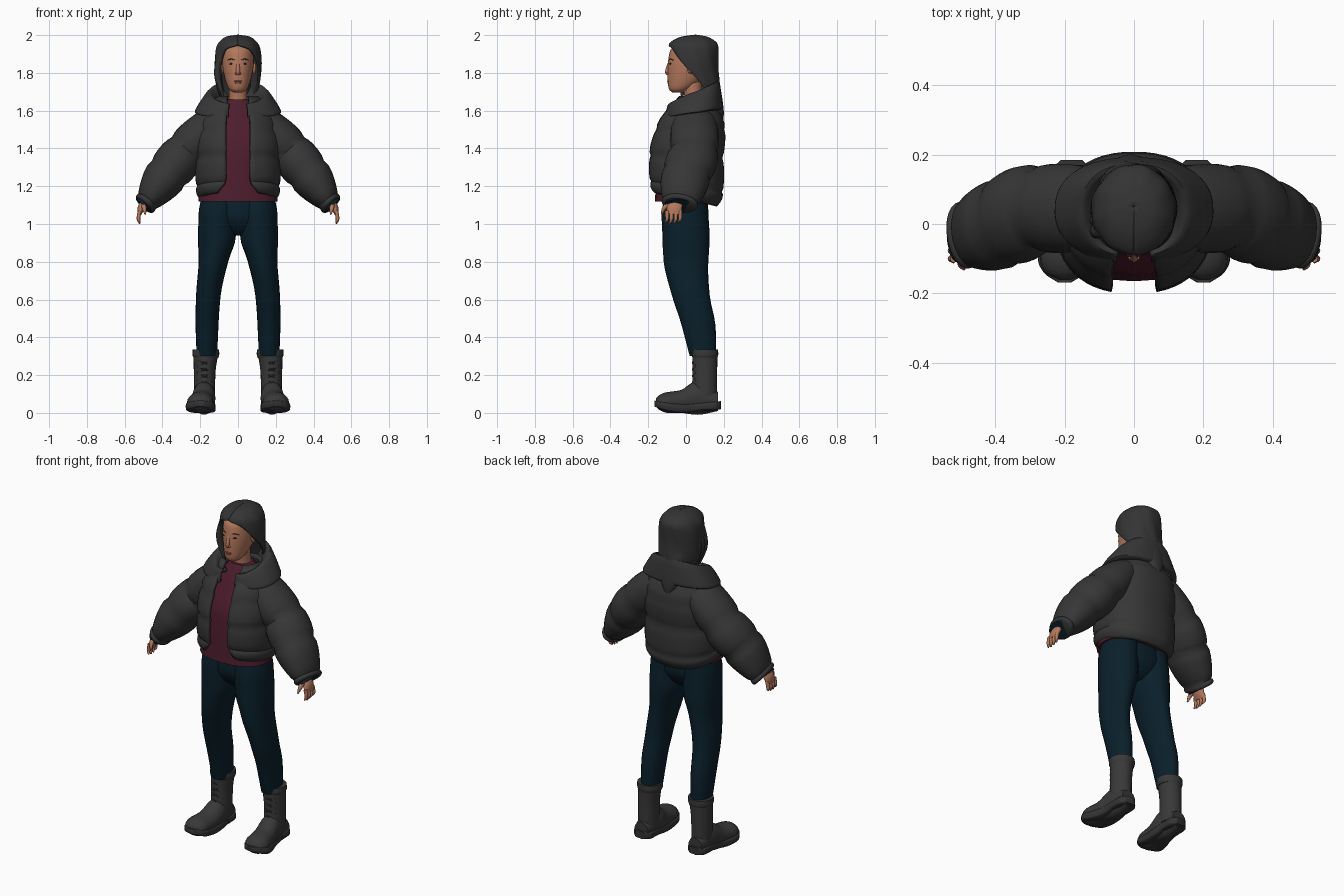
import bpy, bmesh, math
from mathutils import Vector

cube = bpy.data.objects.get("Cube")
if cube:
    bpy.data.objects.remove(cube, do_unlink=True)

X, Y, Z = Vector((1, 0, 0)), Vector((0, 1, 0)), Vector((0, 0, 1))
LEVEL, UPRIGHT = (X, Y), (X, Z)


def material(name, *colour):
    mat = bpy.data.materials.new(name)
    mat.use_nodes = True
    mat.diffuse_color = (*colour, 1)
    shader = mat.node_tree.nodes["Principled BSDF"]
    shader.inputs["Base Color"].default_value = (*colour, 1)
    shader.inputs["Roughness"].default_value = .8
    return mat


jacket = material("charcoal_jacket", .037, .037, .037)
hair = material("black_hair", .034, .034, .034)
leather = material("grey_leather", .04, .04, .04)
rubber = material("dark_rubber", .034, .034, .034)
knit = material("maroon_knit", .075, .012, .025)
denim = material("navy_denim", .003, .014, .024)
skin = material("skin", .46, .19, .11)
lips = material("lips", .38, .13, .09)
iris = material("dark_eye", .03, .015, .01)


def finish(name, bm, mat, thickness=0):
    bmesh.ops.recalc_face_normals(bm, faces=bm.faces)
    mesh = bpy.data.meshes.new(name)
    bm.to_mesh(mesh)
    bm.free()
    mesh.materials.append(mat)
    part = bpy.data.objects.new(name, mesh)
    bpy.context.collection.objects.link(part)
    bpy.ops.object.select_all(action='DESELECT')
    part.select_set(True)
    bpy.context.view_layer.objects.active = part
    bpy.ops.object.shade_smooth_by_angle(angle=math.radians(50))
    if thickness:
        shell = part.modifiers.new("thickness", 'SOLIDIFY')
        shell.thickness, shell.offset = thickness, 0


def loft(name, rows, mat, side=1, sheet=False, thickness=0):
    """Skin rows of points; a sheet stays open, anything else is capped."""
    bm = bmesh.new()
    grid = [[bm.verts.new((side * p[0], p[1], p[2])) for p in row] for row in rows]
    count = len(grid[0])
    for low, high in zip(grid, grid[1:]):
        for i in range(count - sheet):
            j = (i + 1) % count
            bm.faces.new((low[i], low[j], high[j], high[i]))
    if not sheet:
        bm.faces.new(grid[0])
        bm.faces.new(grid[-1])
    finish(name, bm, mat, thickness)


def slope(before, after):
    return 2 * before * after / (before + after) if before * after > 0 else 0


def spline(keys, steps=4, puff=0):
    """Smooth the keys without overshoot; puff swells the last two values between them."""
    columns = []
    for col in zip(*keys):
        d = [b - a for a, b in zip(col, col[1:])]
        m = [d[0]] + [slope(a, b) for a, b in zip(d, d[1:])] + [d[-1]]
        line = []
        for i, step in enumerate(d):
            for k in range(steps):
                t = k / steps
                line.append(col[i] + t * m[i] + t * t * (3 * step - 2 * m[i] - m[i + 1])
                            + t ** 3 * (m[i] + m[i + 1] - 2 * step))
        columns.append(line + [col[-1]])
    rows = []
    for k, row in enumerate(zip(*columns)):
        swell = 1 + puff * math.sqrt(abs(math.sin(math.pi * k / steps)))
        rows.append((*row[:-2], row[-2] * swell, row[-1] * swell))
    return rows


def bend(value, power):
    return math.copysign(abs(value) ** (2 / power), value)


def tube(name, keys, mat, side=1, axes=None, power=2, puff=0, count=24, steps=4):
    """Tube through keys of x, y, z and two radii, across the path or along fixed axes."""
    keys = spline(keys, steps, puff)
    centres = [Vector(k[:3]) for k in keys]
    rows = []
    for i, (c, key) in enumerate(zip(centres, keys)):
        if axes:
            u, v = axes
        else:
            ahead = centres[min(i + 1, len(centres) - 1)]
            along = (ahead - centres[max(i - 1, 0)]).normalized()
            v = (Y - along * along.dot(Y)).normalized()
            u = along.cross(v)
        turns = [math.tau * k / count for k in range(count)]
        rows.append([c + u * key[3] * bend(math.cos(a), power)
                     + v * key[4] * bend(math.sin(a), power) for a in turns])
    loft(name, rows, mat, side)


def arc(z, y, rx, ry, left, right, power=2, lift=0, ripple=0, count=48):
    """Level ring open at the front between two angles; lift raises the front."""
    row = []
    for i in range(count + 1):
        a = left + (math.tau - left - right) * i / count
        r = 1 + ripple * math.sin(9 * a + 20 * z)
        row.append((rx * r * bend(math.sin(a), power), y - ry * r * bend(math.cos(a), power),
                    z + lift * (1 + math.cos(a)) / 2))
    return row


def ball(name, place, size, mat):
    bm = bmesh.new()
    bmesh.ops.create_uvsphere(bm, u_segments=16, v_segments=10, radius=1)
    bmesh.ops.scale(bm, vec=size, verts=bm.verts)
    bmesh.ops.translate(bm, vec=place, verts=bm.verts)
    finish(name, bm, mat)


# Hips and shirt
tube("trouser_hips", [(0, 0, 1.17, .18, .11), (0, 0, 1.05, .19, .117), (0, 0, .98, .15, .09),
                      (0, 0, .94, .05, .05)], denim, axes=LEVEL)
tube("shirt", [(0, -.015, 1.12, .21, .15), (0, -.01, 1.2, .2, .15), (0, 0, 1.4, .18, .145),
               (0, .03, 1.55, .15, .11), (0, .04, 1.66, .06, .06)], knit, axes=LEVEL, power=2.3)

# Jacket body, with a key at each quilting seam
rows = []
for z, y, rx, ry in spline([(1.1, -.01, .19, .165), (1.17, 0, .205, .18), (1.35, 0, .205, .182),
                            (1.5, .02, .198, .172), (1.67, .04, .1, .08)], 6, .055):
    flare = max(0, 1.2 - z)
    open_at = math.asin((.052 + 4 * flare * flare) / rx)
    rows.append(arc(z, y, rx, ry, open_at, open_at, 2.3, max(0, 1.4 - z) / 4))
loft("jacket_body", rows, jacket, sheet=True, thickness=.02)

# Wide folded collar, highest behind the neck and open in a V
rows = []
for z, drop, rx, ry in spline([(1.62, 0, .09, .09), (1.74, .12, .135, .12), (1.75, .12, .152, .13),
                               (1.66, .07, .205, .142), (1.62, .05, .222, .145), (1.61, .03, .19, .13)]):
    open_at = math.asin(.04 / rx)
    rows.append(arc(z, .04, rx, ry, open_at, open_at, 2.3, -drop))
loft("jacket_collar", rows, jacket, sheet=True, thickness=.015)

for side, word in ((1, "left"), (-1, "right")):
    # Quilted sleeve, cuff lining and hand
    tube(word + "_sleeve", [
        (.12, .045, 1.55, .085, .11), (.27, .045, 1.39, .106, .118), (.37, .005, 1.27, .107, .122),
        (.48, -.03, 1.12, .06, .09), (.5, -.035, 1.1, .055, .085)], jacket, side, puff=.12, steps=6)
    tube(word + "_cuff_lining", [(.49, -.035, 1.11, .048, .075), (.503, -.036, 1.096, .05, .079)],
         denim, side)
    tube(word + "_palm", [(.465, -.04, 1.15, .02, .03), (.51, -.06, 1.09, .02, .04),
                          (.523, -.066, 1.05, .01, .04)], skin, side)
    for k, finger in enumerate(("index", "middle", "ring", "little")):
        y = -.1 + .023 * k
        tip = 1 + .007 * abs(k - 1.3)
        tube(f"{word}_{finger}_finger", [
            (.52, y, 1.07, .01, .011), (.527, y, 1.03, .01, .01), (.52, y - .01, tip, .004, .004)],
            skin, side, count=10)
    tube(word + "_thumb", [(.5, -.08, 1.11, .013, .016), (.497, -.115, 1.085, .012, .012),
                           (.49, -.13, 1.05, .004, .004)], skin, side, count=10)

    # Leg
    tube(word + "_trouser_leg", [
        (.1, 0, 1.16, .09, .11), (.109, -.005, 1.05, .1, .124), (.112, 0, .93, .1, .125),
        (.13, 0, .8, .078, .118), (.157, .026, .62, .065, .1), (.164, .065, .47, .061, .09),
        (.165, .09, .3, .054, .07)], denim, side, LEVEL)

    # Boot
    tube(word + "_boot_shaft", [(.178, .095, .06, .056, .07), (.177, .1, .2, .057, .065),
                                (.17, .1, .32, .066, .067)], leather, side, LEVEL)
    tube(word + "_boot_cuff", [(.17, .1, .29, .065, .065), (.17, .1, .31, .071, .071),
                               (.17, .1, .335, .07, .07)], leather, side, LEVEL)
    tube(word + "_boot_foot", [
        (.18, .17, .06, .045, .05), (.18, .06, .08, .06, .09), (.19, -.03, .06, .065, .06),
        (.2, -.1, .055, .07, .055), (.2, -.14, .055, .055, .04), (.2, -.16, .055, .02, .02)],
        leather, side, UPRIGHT)
    tube(word + "_boot_sole", [
        (.18, .185, .05, .03, .012), (.18, .15, .045, .055, .015), (.18, .04, .03, .06, .025),
        (.19, -.03, .025, .07, .025), (.2, -.1, .033, .077, .024), (.2, -.14, .042, .06, .02),
        (.2, -.168, .05, .02, .015)], rubber, side, UPRIGHT, power=5)
    tube(word + "_boot_heel", [(.18, .185, .04, .03, .02), (.18, .15, .037, .058, .023),
                               (.18, .08, .035, .06, .022)], rubber, side, UPRIGHT, power=5)
    for k in range(4):
        z = .16 + .035 * k
        for tilt in (-.015, .015):
            tube(word + "_boot_lace", [
                (.14, .055, z - tilt, .004, .004), (.177, .034, z, .004, .004),
                (.215, .055, z + tilt, .004, .004)], rubber, side, count=6)

    # Paired face parts
    ball(word + "_eye", (side * .033, -.08, 1.848), (.013, .008, .005), iris)
    ball(word + "_ear", (side * .085, .025, 1.825), (.011, .018, .03), skin)
    ball(word + "_nostril", (side * .009, -.096, 1.797), (.008, .009, .006), skin)
    tube(word + "_eyebrow", [(.016, -.089, 1.868, .002, .003), (.035, -.083, 1.873, .003, .003),
                             (.056, -.068, 1.868, .002, .002)], hair, side, count=6)

# Head and neck
tube("neck", [(0, .05, 1.6, .065, .065), (0, .04, 1.67, .048, .048), (0, .03, 1.76, .05, .05)],
     skin, axes=LEVEL)
tube("head", [(0, -.045, 1.695, .02, .025), (0, -.035, 1.71, .045, .053), (0, 0, 1.77, .07, .097),
              (0, .025, 1.86, .085, .12), (0, .03, 1.92, .084, .113), (0, .04, 1.965, .04, .05)],
     skin, axes=LEVEL)
tube("nose", [(0, -.086, 1.86, .008, .007), (0, -.098, 1.807, .011, .013), (0, -.095, 1.79, .008, .008)],
     skin, count=12)
ball("upper_lip", (0, -.092, 1.756), (.021, .008, .005), lips)
ball("lower_lip", (0, -.091, 1.748), (.018, .008, .006), lips)

# Hair, tucked behind the left ear and loose on the right
rows = [arc(*row, ripple=.015) for row in spline([
    (1.995, .05, .001, .001, 0, 0), (1.985, .045, .06, .065, 0, 0), (1.95, .04, .1, .122, 0, 0),
    (1.925, .04, .11, .125, .55, .6), (1.85, .04, .117, .122, 1.1, .9),
    (1.75, .06, .11, .11, 1.7, 1), (1.65, .09, .08, .09, 2.1, 1.4)])]
loft("hair_cap", rows, hair, sheet=True, thickness=.015)
tube("back_lock", [(-.01, .12, 1.8, .08, .045), (-.01, .155, 1.68, .072, .035),
                   (-.01, .17, 1.6, .05, .03), (-.01, .185, 1.53, .008, .01)], hair, axes=LEVEL)
for k in range(3):
    y = -.02 + .03 * k
    tube("right_side_lock", [(-.085, y, 1.92, .012, .02), (-.11, y, 1.8, .018, .022),
                             (-.075, y, 1.66, .004, .005)], hair, count=12)
